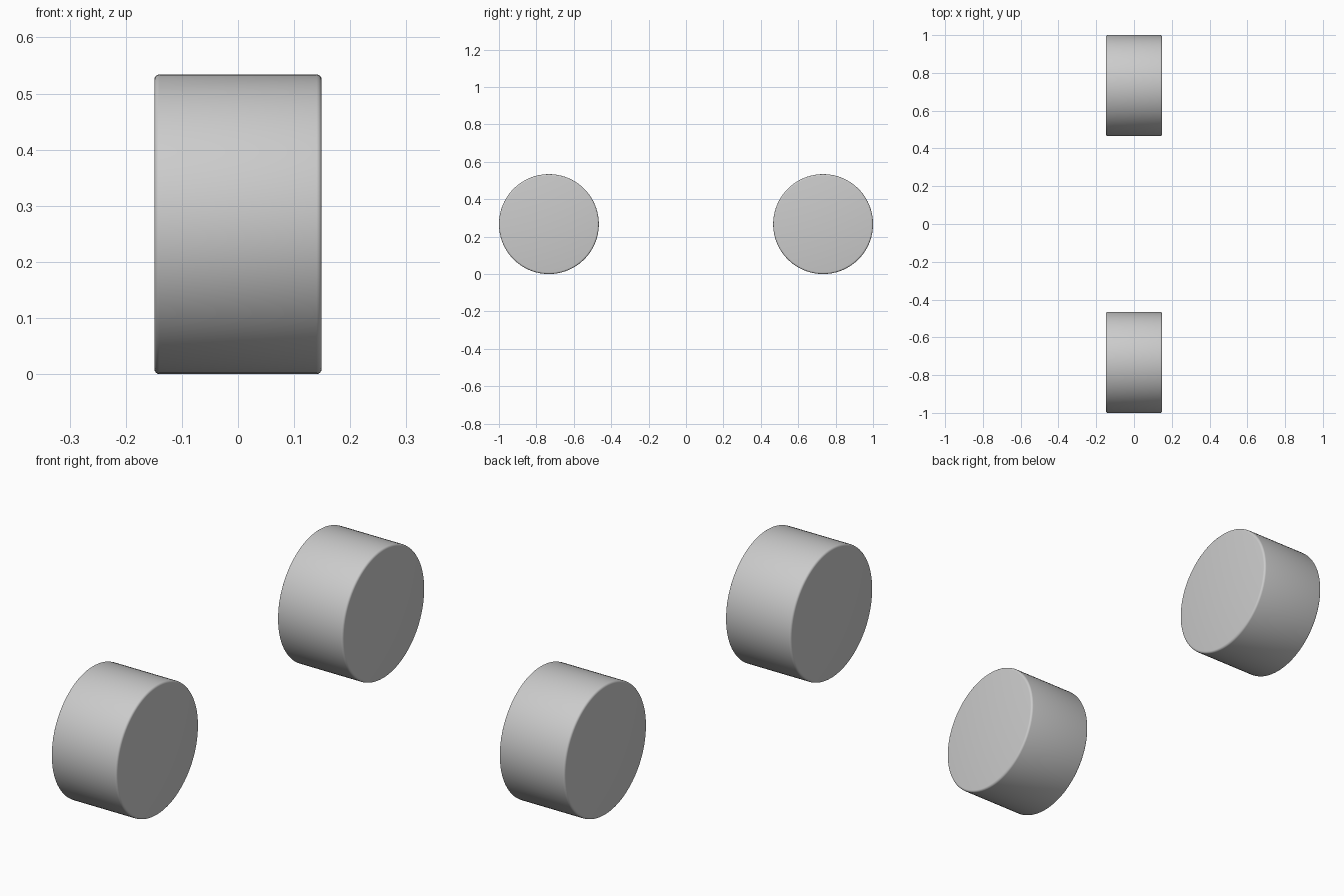
import bpy
from math import pi, radians

if "Cube" in bpy.data.objects:
    bpy.data.objects.remove(bpy.data.objects["Cube"])

R, HALF_W, BEVEL = 0.267, 0.149, 0.009


def wheel(name, y):
    # Solid roller lying along x with softly rounded rims
    bpy.ops.mesh.primitive_cylinder_add(
        vertices=96, radius=R, depth=2 * HALF_W,
        location=(0, y, R), rotation=(0, pi / 2, 0))
    ob = bpy.context.object
    ob.name = name
    bpy.ops.object.transform_apply(location=False, rotation=True, scale=True)
    bev = ob.modifiers.new("rim_bevel", 'BEVEL')
    bev.width = BEVEL
    bev.segments = 4
    bev.limit_method = 'ANGLE'
    bev.angle_limit = radians(40)
    bpy.ops.object.modifier_apply(modifier=bev.name)
    bpy.ops.object.shade_smooth_by_angle(angle=radians(35))


# Front and rear wheels
for label, side in (("front_wheel", -1), ("rear_wheel", 1)):
    wheel(label, side * (1 - R))
